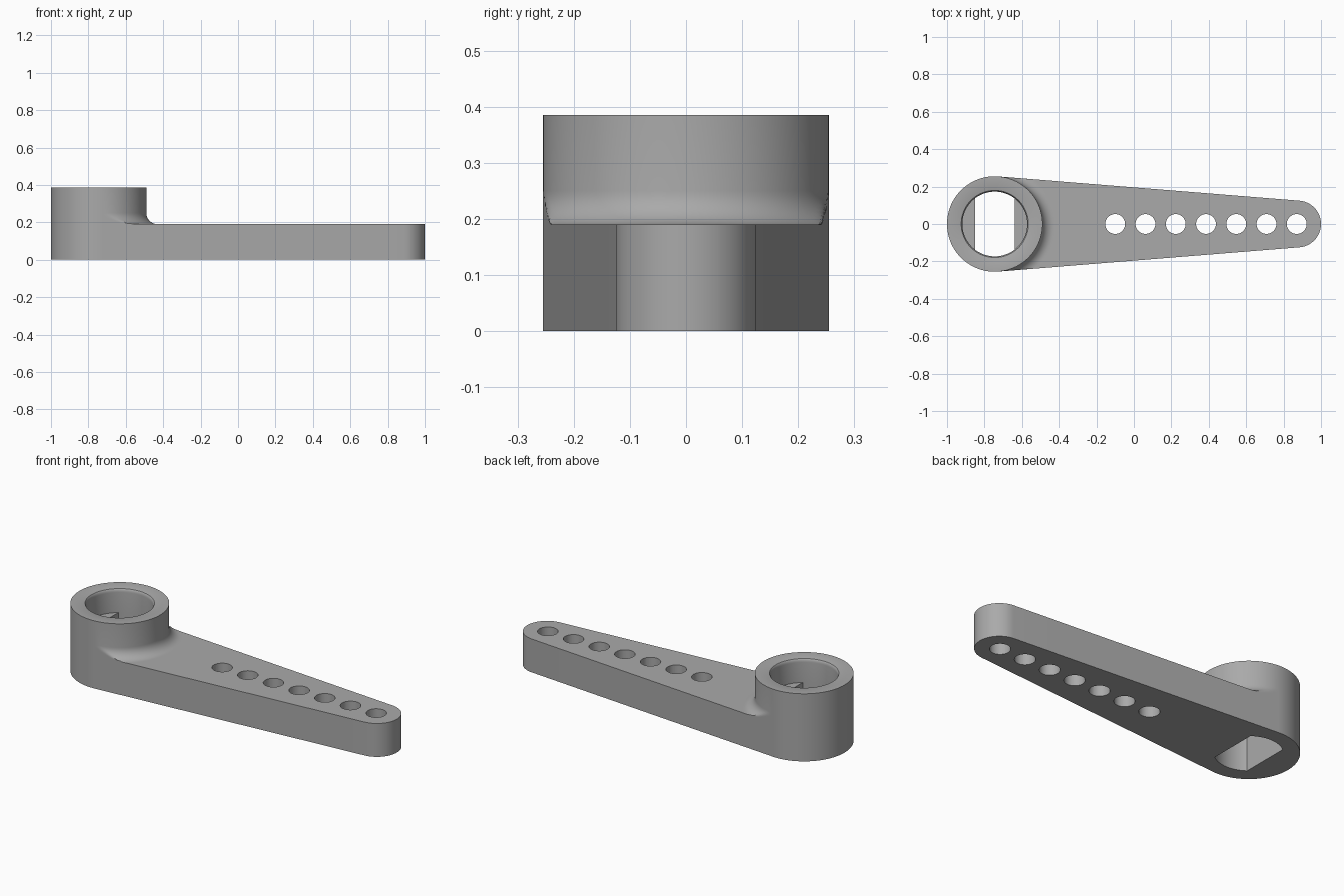
import bpy
import bmesh
from math import acos, asin, atan2, cos, sin, pi, radians, sqrt

cube = bpy.data.objects.get("Cube")
if cube:
    bpy.data.objects.remove(cube, do_unlink=True)

HUB_X, HUB_R, HUB_H = -0.745, 0.255, 0.385
TIP_X, TIP_R, ARM_H = 0.875, 0.125, 0.19
BORE_R, FLAT, LEDGE_Z = 0.173, 0.105, 0.25
FILLET, RIM = 0.06, 0.01
SPAN = TIP_X - HUB_X
TANGENT = acos((HUB_R - TIP_R) / SPAN)
TIP_ANGLE = atan2(TIP_R * sin(TANGENT), SPAN + TIP_R * cos(TANGENT))


def outline(a):
    """Distance from the hub axis to the arm outline in direction a."""
    a = abs(a)
    if a >= TANGENT:
        return HUB_R
    if a >= TIP_ANGLE:
        return HUB_R / cos(TANGENT - a)
    return SPAN * cos(a) + sqrt(max(0, TIP_R ** 2 - (SPAN * sin(a)) ** 2))


def clipped(r):
    return lambda a: min(r, outline(a))


def flatted(a):
    return min(BORE_R, FLAT / max(abs(cos(a)), 0.001))


# Directions: even steps, plus the tip curve and the corners of the bore flats
angles = {round(radians(d), 5) for d in range(-178, 181, 2)}
for i in range(33):
    p = -TANGENT + 2 * TANGENT * i / 32
    angles.add(round(atan2(TIP_R * sin(p), SPAN + TIP_R * cos(p)), 5))
corner = acos(FLAT / BORE_R)
for a in (corner, pi - corner, TANGENT):
    angles |= {round(a, 5), round(-a, 5)}
angles = sorted(angles)

# Closed section: flatted bore, round bore, rounded rim, hub, fillet, arm
section = [(flatted, 0), (flatted, LEDGE_Z), (clipped(BORE_R), LEDGE_Z)]
for i in range(5):
    t = pi / 2 * i / 4
    section.append((clipped(BORE_R + RIM * (1 - cos(t))),
                    HUB_H - 2 * RIM * (1 - sin(t))))
section.append((clipped(HUB_R), HUB_H))
for i in range(11):
    t = pi / 2 * i / 10
    section.append((clipped(HUB_R + FILLET * (1 - cos(t))),
                    ARM_H + FILLET * (1 - sin(t))))
section += [(clipped(HUB_R + FILLET + 0.01), ARM_H), (outline, ARM_H), (outline, 0)]

bm = bmesh.new()
rings = [[bm.verts.new((HUB_X + f(a) * cos(a), f(a) * sin(a), z)) for a in angles]
         for f, z in section]
for k, low in enumerate(rings):
    high = rings[(k + 1) % len(rings)]
    for i in range(len(angles)):
        j = (i + 1) % len(angles)
        bm.faces.new((low[i], low[j], high[j], high[i]))
bmesh.ops.remove_doubles(bm, verts=bm.verts, dist=0.00002)
bmesh.ops.dissolve_degenerate(bm, edges=bm.edges, dist=0.00001)
bmesh.ops.recalc_face_normals(bm, faces=bm.faces)
mesh = bpy.data.meshes.new("lever_arm")
bm.to_mesh(mesh)
bm.free()
arm = bpy.data.objects.new("lever_arm", mesh)
bpy.context.collection.objects.link(arm)

# Row of through holes
bm = bmesh.new()
for i in range(7):
    made = bmesh.ops.create_cone(bm, cap_ends=True, segments=48, radius1=0.053,
                                 radius2=0.053, depth=1)
    bmesh.ops.translate(bm, verts=made["verts"], vec=(-0.1 + 0.1617 * i, 0, 0))
mesh = bpy.data.meshes.new("hole_cutter")
bm.to_mesh(mesh)
bm.free()
cutter = bpy.data.objects.new("hole_cutter", mesh)
cutter.hide_render = True
bpy.context.collection.objects.link(cutter)

cut = arm.modifiers.new("holes", "BOOLEAN")
cut.operation = "DIFFERENCE"
cut.solver = "EXACT"
cut.object = cutter
bpy.ops.object.select_all(action="DESELECT")
bpy.context.view_layer.objects.active = arm
arm.select_set(True)
bpy.ops.object.modifier_apply(modifier=cut.name)
bpy.data.objects.remove(cutter, do_unlink=True)
bpy.ops.object.shade_smooth_by_angle(angle=radians(30))

# Plain grey plastic
grey = bpy.data.materials.new("grey_plastic")
grey.use_nodes = True
colour = (0.4, 0.4, 0.4, 1)
grey.diffuse_color = colour
grey.node_tree.nodes["Principled BSDF"].inputs["Base Color"].default_value = colour
arm.data.materials.clear()
arm.data.materials.append(grey)
